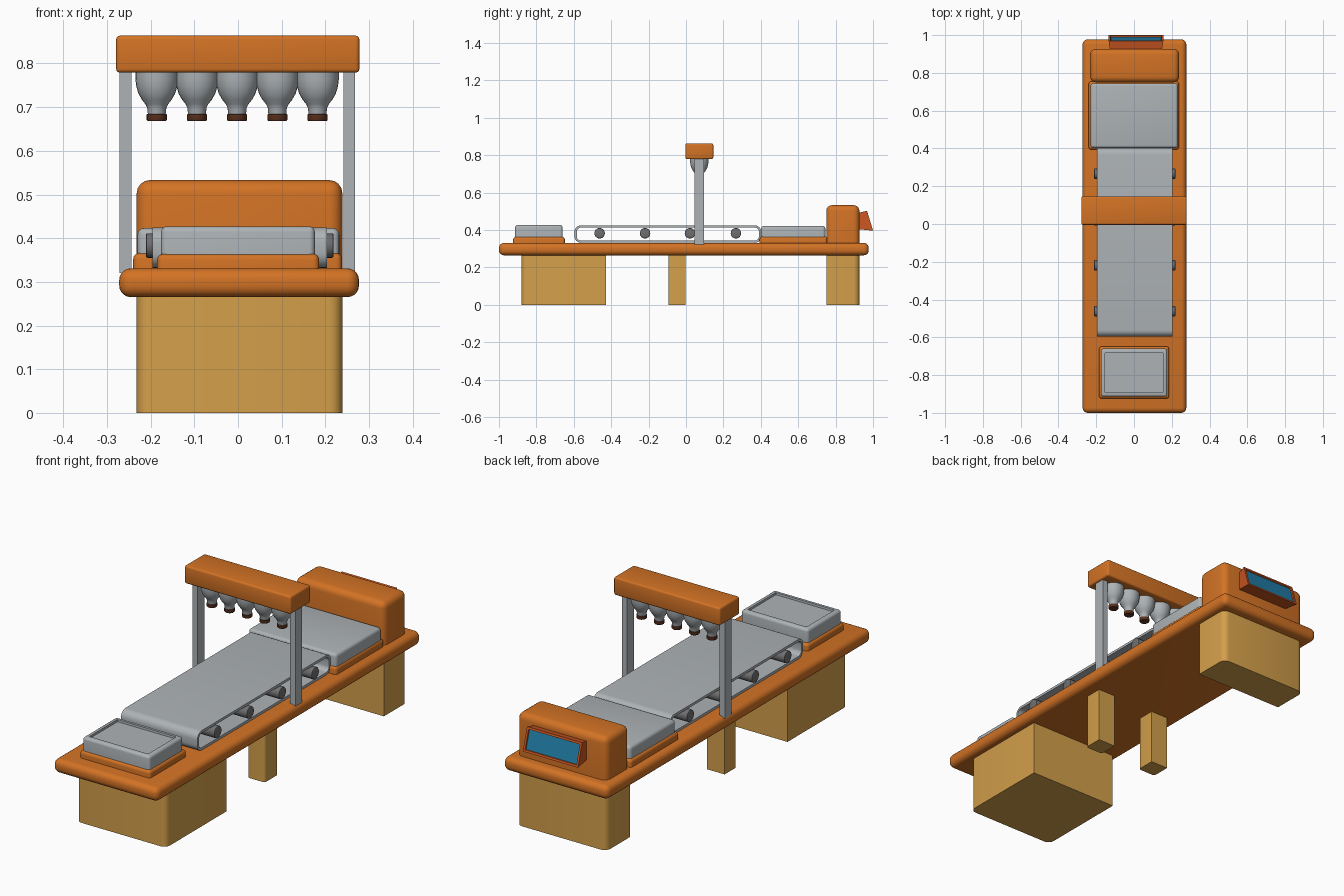
import bpy, bmesh, math
from mathutils import Matrix

if "Cube" in bpy.data.objects:
    bpy.data.objects.remove(bpy.data.objects["Cube"])


def material(name, rgb):
    m = bpy.data.materials.new(name)
    m.diffuse_color = (*rgb, 1)
    m.use_nodes = True
    m.node_tree.nodes["Principled BSDF"].inputs["Base Color"].default_value = m.diffuse_color
    return m


ORANGE = material("orange", (0.65, 0.17, 0.018))
TAN = material("tan", (0.66, 0.35, 0.07))
GREY = material("light grey", (0.42, 0.45, 0.47))
DARK = material("dark grey", (0.16, 0.16, 0.165))
BROWN = material("brown", (0.11, 0.032, 0.013))
RED = material("red orange", (0.60, 0.095, 0.016))
BLUE = material("screen blue", (0.015, 0.20, 0.37))


def finish(name, bm, *mats):
    bmesh.ops.recalc_face_normals(bm, faces=bm.faces)
    me = bpy.data.meshes.new(name)
    bm.to_mesh(me)
    bm.free()
    ob = bpy.data.objects.new(name, me)
    bpy.context.collection.objects.link(ob)
    for m in mats:
        me.materials.append(m)
    bpy.ops.object.select_all(action='DESELECT')
    ob.select_set(True)
    bpy.context.view_layer.objects.active = ob
    bpy.ops.object.shade_smooth_by_angle(angle=math.radians(35))
    return ob


def vertical(e):
    return abs(e.verts[0].co.z - e.verts[1].co.z) > 1e-4


def mid(e):
    return (e.verts[0].co + e.verts[1].co) / 2


def box_mesh(x, y, z, bevel=0, segments=4, keep=lambda e: True):
    """Box from (min, max) ranges; bevels the edges chosen by keep."""
    bm = bmesh.new()
    size = [r[1] - r[0] for r in (x, y, z)]
    centre = [(r[1] + r[0]) / 2 for r in (x, y, z)]
    bmesh.ops.create_cube(bm, size=1, matrix=Matrix.Translation(centre) @ Matrix.Diagonal((*size, 1)))
    if bevel:
        bmesh.ops.bevel(bm, geom=[e for e in bm.edges if keep(e)], offset=bevel,
                        segments=segments, profile=0.5, affect='EDGES')
    return bm


def box(name, mat, *args, **kw):
    return finish(name, box_mesh(*args, **kw), mat)


def not_bottom(z0):
    return lambda e: mid(e).z > z0 + 1e-4


# Table top and supports
box("table_top", ORANGE, (-0.272, 0.277), (-1.0, 0.977), (0.265, 0.331), bevel=0.027, segments=5)
box("front_support", TAN, (-0.232, 0.239), (-0.88, -0.428), (0, 0.28), bevel=0.03,
    keep=lambda e: vertical(e) and mid(e).y < -0.7)
box("rear_support", TAN, (-0.232, 0.239), (0.75, 0.927), (0, 0.28), bevel=0.03,
    keep=lambda e: vertical(e) and mid(e).y > 0.85)
for side, cx in (("left", -0.154), ("right", 0.16)):
    box(side + "_middle_leg", TAN, (cx - 0.046, cx + 0.046), (-0.094, -0.003), (0, 0.28), bevel=0.012,
        keep=lambda e: vertical(e) and mid(e).y < -0.05)

# Front tray with a recessed top
box("front_tray_base", ORANGE, (-0.185, 0.186), (-0.924, -0.648), (0.325, 0.364), bevel=0.014,
    keep=not_bottom(0.325))
bm = box_mesh((-0.176, 0.176), (-0.914, -0.66), (0.36, 0.427), bevel=0.013, keep=not_bottom(0.36))
bm.normal_update()
top = max(bm.faces, key=lambda f: f.calc_center_median().z + f.calc_area())
bmesh.ops.inset_region(bm, faces=[top], thickness=0.013)
bmesh.ops.inset_region(bm, faces=[top], thickness=0.001, depth=-0.01)
finish("front_tray", bm, GREY)

# Rear platform
box("rear_platform_base", ORANGE, (-0.24, 0.238), (0.394, 0.755), (0.325, 0.366), bevel=0.014,
    keep=not_bottom(0.325))
box("rear_platform", GREY, (-0.23, 0.232), (0.402, 0.745), (0.36, 0.423), bevel=0.015,
    keep=not_bottom(0.36))

# Control cabinet
box("control_cabinet", ORANGE, (-0.232, 0.239), (0.75, 0.927), (0.325, 0.533), bevel=0.03,
    keep=not_bottom(0.325))

# Tilted screen housing with inset display
bm = bmesh.new()
side = [(0.92, 0.492), (0.968, 0.503), (1.0, 0.397), (0.92, 0.405)]
widths = [(-0.127, 0.147), (-0.134, 0.155), (-0.134, 0.155), (-0.127, 0.147)]
left = [bm.verts.new((w[0], *p)) for w, p in zip(widths, side)]
right = [bm.verts.new((w[1], *p)) for w, p in zip(widths, side)]
bm.faces.new(left)
bm.faces.new(right)
for i in range(4):
    j = (i + 1) % 4
    bm.faces.new((left[i], left[j], right[j], right[i]))
bmesh.ops.recalc_face_normals(bm, faces=bm.faces)
panel = max(bm.faces, key=lambda f: f.calc_center_median().y)
bmesh.ops.inset_region(bm, faces=[panel], thickness=0.014)
bmesh.ops.inset_region(bm, faces=[panel], thickness=0.002, depth=-0.006)
panel.material_index = 1
finish("screen", bm, RED, BLUE)


# Conveyor belt: hollow rounded loop swept across x
def loop(y0, y1, z0, z1, r, n=6):
    corners = [(y1 - r, z1 - r, 0), (y0 + r, z1 - r, 90), (y0 + r, z0 + r, 180), (y1 - r, z0 + r, 270)]
    return [(cy + r * math.cos(math.radians(a + 90 * k / n)), cz + r * math.sin(math.radians(a + 90 * k / n)))
            for cy, cz, a in corners for k in range(n + 1)]


bm = bmesh.new()
t = 0.012
outer = loop(-0.596, 0.402, 0.332, 0.425, 0.034)
inner = loop(-0.596 + t, 0.402 - t, 0.332 + t, 0.425 - t, 0.034 - t)
rings = [[bm.verts.new((x, *p)) for p in pts]
         for x, pts in ((-0.196, outer), (0.204, outer), (0.204, inner), (-0.196, inner))]
n = len(outer)
for a in range(4):
    p, q = rings[a], rings[(a + 1) % 4]
    for i in range(n):
        j = (i + 1) % n
        bm.faces.new((p[i], p[j], q[j], q[i]))
finish("conveyor_belt", bm, GREY)

# Rollers
for i, y in enumerate((-0.462, -0.219, 0.021, 0.267)):
    bm = bmesh.new()
    bmesh.ops.create_cone(bm, cap_ends=True, segments=24, radius1=0.028, radius2=0.028, depth=0.43,
                          matrix=Matrix.Translation((0.004, y, 0.383)) @ Matrix.Rotation(math.pi / 2, 4, 'Y'))
    caps = [e for e in bm.edges if abs(e.verts[0].co.x - e.verts[1].co.x) < 1e-4]
    bmesh.ops.bevel(bm, geom=caps, offset=0.004, segments=2, profile=0.5, affect='EDGES')
    finish(f"roller_{i + 1}", bm, DARK)

# Gantry
box("gantry_beam", ORANGE, (-0.279, 0.278), (-0.004, 0.146), (0.779, 0.864), bevel=0.009, segments=3)
for side, x in (("left", (-0.271, -0.244)), ("right", (0.241, 0.268))):
    box(side + "_gantry_post", GREY, x, (0.046, 0.097), (0.32, 0.79))


# Hanging bottles and caps, turned from profiles
def lathe(name, mat, profile, x, y, segments=24):
    bm = bmesh.new()
    rows = [[bm.verts.new((x + r * math.cos(2 * math.pi * k / segments),
                           y + r * math.sin(2 * math.pi * k / segments), z)) for k in range(segments)]
            for r, z in profile]
    for a, b in zip(rows, rows[1:]):
        for k in range(segments):
            m = (k + 1) % segments
            bm.faces.new((a[k], a[m], b[m], b[k]))
    bm.faces.new(rows[0])
    bm.faces.new(rows[-1])
    finish(name, bm, mat)


bottle = [(0.049, 0.79), (0.049, 0.765), (0.047, 0.748), (0.042, 0.731), (0.034, 0.717),
          (0.026, 0.707), (0.022, 0.699), (0.020, 0.680)]
cap = [(0.020, 0.685), (0.023, 0.683), (0.023, 0.671), (0.021, 0.668)]
for i in range(5):
    x = -0.186 + 0.092 * i
    lathe(f"bottle_{i + 1}", GREY, bottle, x, 0.071)
    lathe(f"bottle_cap_{i + 1}", BROWN, cap, x, 0.071)
